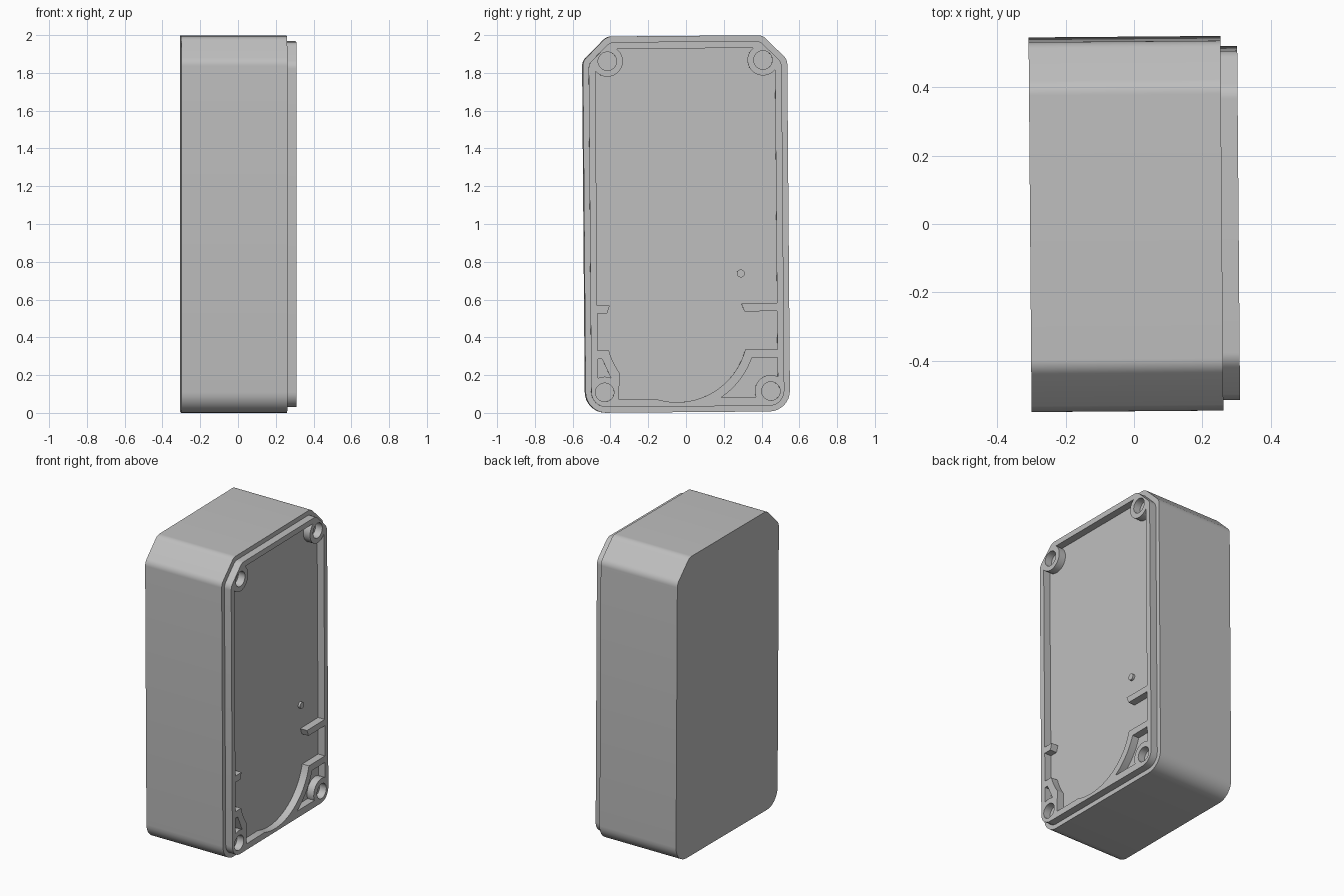
import bpy
from math import cos, sin, tan, radians
from mathutils import Matrix, Vector, Euler

cube = bpy.data.objects.get("Cube")
if cube:
    bpy.data.objects.remove(cube, do_unlink=True)

# Single grey plastic
grey = bpy.data.materials.new("grey plastic")
grey.use_nodes = True
colour = (0.52, 0.52, 0.52, 1)
grey.diffuse_color = colour
grey.node_tree.nodes["Principled BSDF"].inputs["Base Color"].default_value = colour

# Profiles are drawn in (y, z) and extruded along x; the whole box leans slightly
AXES = Matrix(((0, 0, 1, 0), (1, 0, 0, 0), (0, 1, 0, 0), (0, 0, 0, 1)))
PLACE = (Matrix.Translation((0, 0, 1))
         @ Euler((0.008, 0, 0.008)).to_matrix().to_4x4() @ AXES)


def arc(centre, r, a0, a1, n=24):
    angles = [radians(a0 + (a1 - a0) * i / n) for i in range(n + 1)]
    return [(centre[0] + r * cos(a), centre[1] + r * sin(a)) for a in angles]


def circle(centre, r, n=40):
    return arc(centre, r, 0, 360, n)[:-1]


def rounded(corners, n=8):
    """Round every (y, z, radius) corner of a counter-clockwise polygon."""
    out = []
    for i, (y, z, r) in enumerate(corners):
        p = Vector((y, z))
        a = (Vector(corners[i - 1][:2]) - p).normalized()
        b = (Vector(corners[(i + 1) % len(corners)][:2]) - p).normalized()
        half = a.angle(b) / 2
        start = p + a * r / tan(half)
        centre = p + (a + b).normalized() * r / sin(half)
        spoke = start - centre
        turn = radians(180) - 2 * half
        for k in range(n + 1):
            t = turn * k / n
            out.append((centre.x + spoke.x * cos(t) - spoke.y * sin(t),
                        centre.y + spoke.x * sin(t) + spoke.y * cos(t)))
    return out


def frame(inset, chamfer):
    """Box outline: rounded lower corners, chamfered upper corners."""
    w, h, r = 0.541 - inset, 0.996 - inset, 0.11 - inset
    return rounded([(-w, -h, r), (w, -h, r),
                    (w, h - chamfer, 0.06), (w - chamfer, h, 0.06),
                    (chamfer - w, h, 0.06), (-w, h - chamfer, 0.06)])


def extrude(name, loops, x0, x1):
    """Filled 2D curve (inner loops become holes) turned into a mesh part."""
    curve = bpy.data.curves.new(name, "CURVE")
    curve.dimensions = "2D"
    curve.fill_mode = "BOTH"
    curve.extrude = (x1 - x0) / 2
    for loop in loops:
        spline = curve.splines.new("POLY")
        spline.points.add(len(loop) - 1)
        for point, (y, z) in zip(spline.points, loop):
            point.co = (y, z, 0, 1)
        spline.use_cyclic_u = True
    obj = bpy.data.objects.new(name, curve)
    bpy.context.collection.objects.link(obj)
    obj.matrix_world = PLACE @ Matrix.Translation((0, 0, (x0 + x1) / 2))
    bpy.ops.object.select_all(action="DESELECT")
    obj.select_set(True)
    bpy.context.view_layer.objects.active = obj
    bpy.ops.object.convert(target="MESH")
    obj = bpy.context.object
    obj.data.materials.clear()
    obj.data.materials.append(grey)
    bpy.ops.object.shade_smooth_by_angle(angle=radians(25))
    return obj


BACK, FLOOR, RIM = -0.304, 0.257, 0.306
WALL = 0.476                      # inner side wall
TOP_POST, LOW_POST = (0.412, 0.865), (0.44, -0.888)
BOWL = (-0.055, -0.569)           # centre of the curved lower web

# Recess outline, clockwise, stepping around posts, ribs and the curved web
recess = (
    arc((-TOP_POST[0], TOP_POST[1]), 0.082, -141, 52)
    + arc(TOP_POST, 0.082, 128, 321)
    + [(WALL, -0.423), (0.287, -0.423), (0.303, -0.465), (WALL, -0.465), (WALL, -0.667)]
    + arc(BOWL, 0.374, -15.2, -108, 40)
    + [(-0.364, -0.926)]
    + arc(BOWL, 0.374, -145, -165, 8)
    + [(-WALL, -0.666), (-WALL, -0.47), (-0.424, -0.47), (-0.41, -0.428), (-WALL, -0.428)]
)

# Small pockets between the curved web and the lower posts
right_pocket = ([(WALL, -0.71)] + arc(BOWL, 0.42, -19.8, -56.5)
                + arc(LOW_POST, 0.085, 202, 64))
left_pocket = ([(-0.475, -0.71), (-0.453, -0.71)]
               + arc((-LOW_POST[0], LOW_POST[1]), 0.083, 66, 115, 10))

screw_holes = [circle((side * y, z), 0.049)
               for y, z in (TOP_POST, LOW_POST) for side in (-1, 1)]

# Parts
extrude("box_body", [frame(0, 0.13)], BACK, FLOOR)
extrude("rim_with_posts_and_ribs",
        [frame(0.03, 0.115), recess, right_pocket, left_pocket] + screw_holes,
        FLOOR - 0.001, RIM)
extrude("locating_pin", [circle((0.286, -0.264), 0.021, 24)], FLOOR - 0.001, FLOOR + 0.015)
